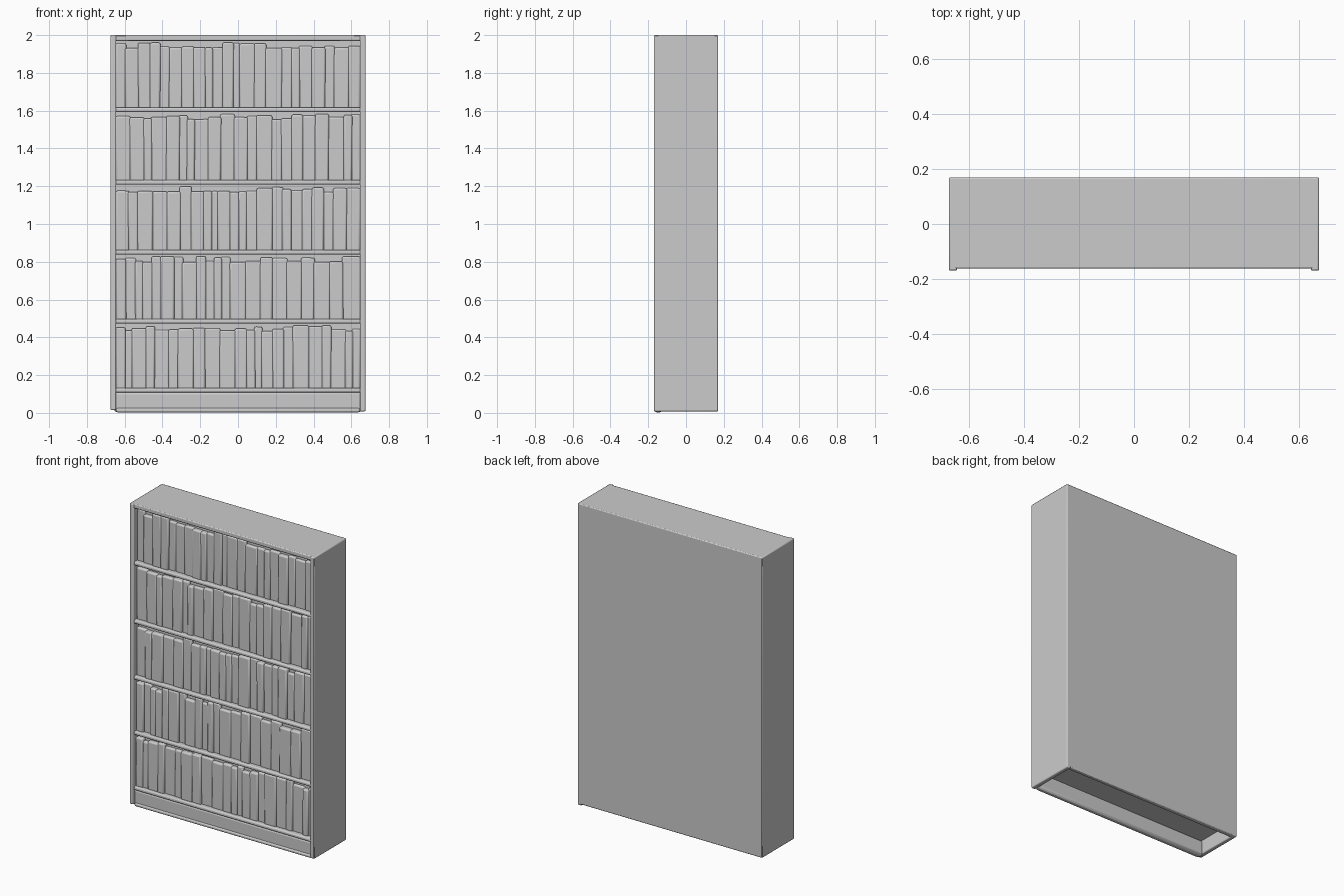
import bpy
import math
import random
from mathutils import Matrix

random.seed(4)
if "Cube" in bpy.data.objects:
    bpy.data.objects.remove(bpy.data.objects["Cube"])

grey = bpy.data.materials.new("plain_grey")
grey.use_nodes = True
colour = (0.6, 0.6, 0.6, 1)
grey.diffuse_color = colour
grey.node_tree.nodes["Principled BSDF"].inputs["Base Color"].default_value = colour

W, D = 0.675, 0.17          # half width, half depth
SIDE = 0.03                 # panel thickness
INNER = W - SIDE
SHELVES = [0.12, 0.485, 0.85, 1.22, 1.605]
TOP = 1.97


def box(name, x, y, z, bevel=0.006, lean=0):
    """Softly rounded box between (low, high) limits on each axis."""
    size = [b - a for a, b in (x, y, z)]
    mid = [(a + b) / 2 for a, b in (x, y, z)]
    bpy.ops.mesh.primitive_cube_add(size=1, location=mid)
    ob = bpy.context.object
    ob.name = name
    ob.data.transform(Matrix.Rotation(lean, 4, "Y") @ Matrix.Diagonal((*size, 1)))
    ob.data.materials.append(grey)
    mod = ob.modifiers.new("soft_edges", "BEVEL")
    mod.width = bevel
    mod.segments = 2
    bpy.ops.object.shade_smooth_by_angle(angle=math.radians(50))
    return ob


# Case: sides, back and top
box("right_side", (-W, -W + SIDE), (-D, D), (0.015, 2))
box("left_side", (W - SIDE, W), (-D, D), (0.008, 2))
box("back_panel", (-W, W), (D - SIDE, D), (0.015, 2))
box("top_panel", (-W, W), (-0.163, D), (TOP, 2))

# Plinth below the lowest shelf, open underneath
box("plinth", (-INNER - 0.01, INNER + 0.01), (-0.155, -0.125), (0.005, 0.11), 0.012)
box("plinth_foot_strip", (-INNER, INNER), (-0.163, -0.13), (0.003, 0.025), 0.008)

# Shelves, each with a packed row of books
for row, base in enumerate(SHELVES):
    box(f"shelf_{row + 1}", (-INNER - 0.01, INNER + 0.01), (-0.162, D - 0.01),
        (base - 0.012, base + 0.012), 0.008)
    ceiling = SHELVES[row + 1] - 0.012 if row + 1 < len(SHELVES) else TOP
    box(f"row_filling_{row + 1}", (-INNER - 0.005, INNER + 0.005), (-0.115, D - 0.01),
        (base, ceiling + 0.005), 0.002)
    x = -INNER
    while x < INNER - 0.01:
        width = random.uniform(0.035, 0.085)
        end = min(x + width, INNER)
        if INNER - end < 0.03:
            end = INNER
        front = -0.138 + random.uniform(-0.008, 0.008)
        height = ceiling - random.uniform(0.008, 0.04)
        box(f"book_{row + 1}", (x - 0.003, end + 0.003), (front, -0.09),
            (base + 0.005, height), 0.009, random.uniform(-0.008, 0.008))
        x = end
